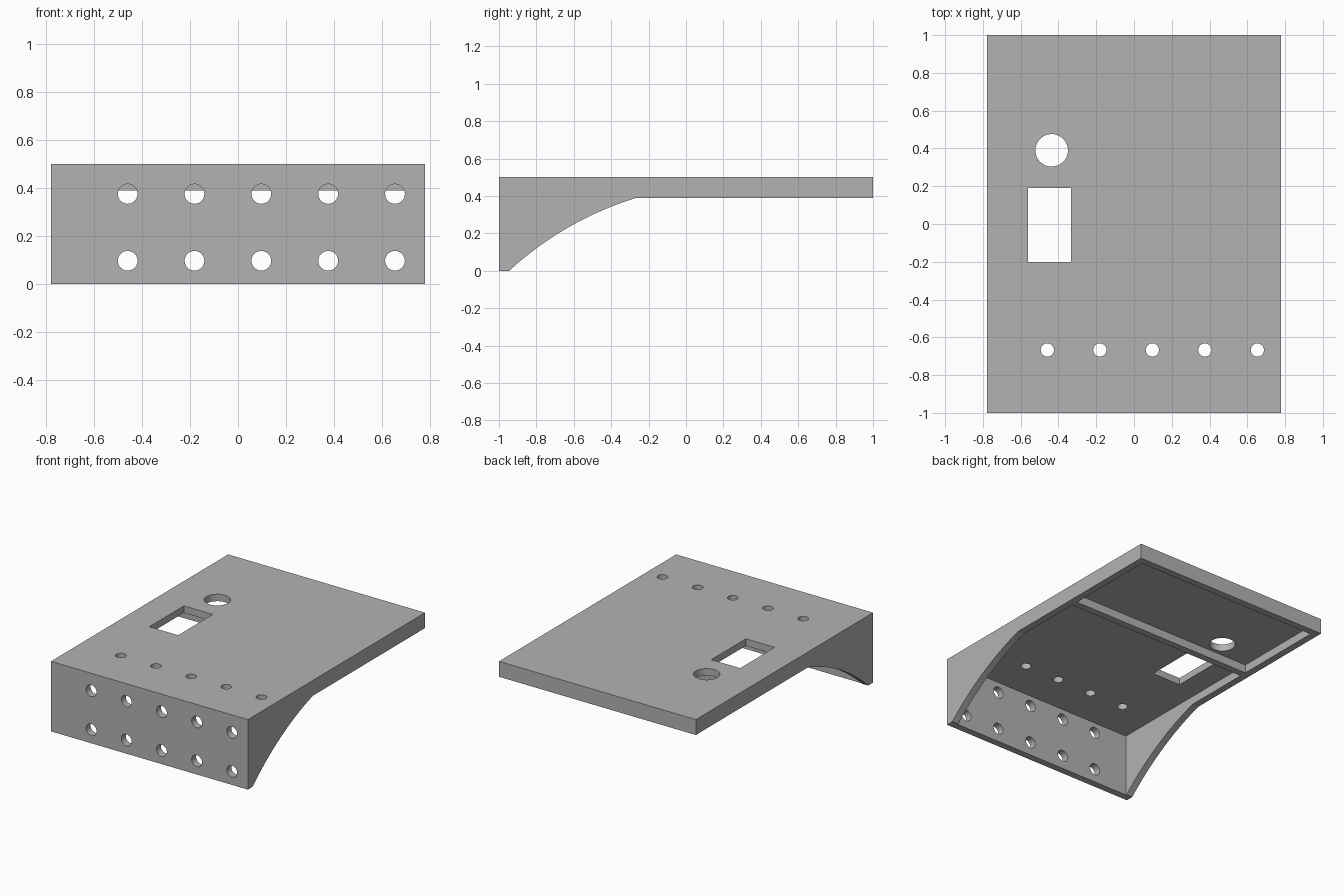
import bpy
import bmesh
import math
from mathutils import Matrix, Vector

cube = bpy.data.objects.get("Cube")
if cube:
    bpy.data.objects.remove(cube, do_unlink=True)

HALF_W, HEIGHT, WALL, RIM_Z = 0.778, 0.5, 0.05, 0.39
CEILING = HEIGHT - WALL

grey = bpy.data.materials.new("plain grey")
grey.use_nodes = True
grey.diffuse_color = (0.45, 0.45, 0.45, 1)
grey.node_tree.nodes["Principled BSDF"].inputs["Base Color"].default_value = (0.45, 0.45, 0.45, 1)


def finish(name, bm):
    bmesh.ops.recalc_face_normals(bm, faces=bm.faces[:])
    mesh = bpy.data.meshes.new(name)
    bm.to_mesh(mesh)
    bm.free()
    mesh.materials.append(grey)
    ob = bpy.data.objects.new(name, mesh)
    bpy.context.collection.objects.link(ob)
    return ob


def add_box(bm, low, high):
    low, high = Vector(low), Vector(high)
    matrix = Matrix.Translation((low + high) / 2) @ Matrix.Diagonal((*(high - low), 1))
    bmesh.ops.create_cube(bm, size=1, matrix=matrix)


def add_drill(bm, centre, radius, tilt=0, segments=32):
    matrix = Matrix.Translation(centre) @ Matrix.Rotation(tilt, 4, "X")
    bmesh.ops.create_cone(bm, cap_ends=True, segments=segments, radius1=radius,
                          radius2=radius, depth=0.16, matrix=matrix)


def arc(start, end, sagitta, steps):
    """Points of a circular arc bulging to the left of the chord."""
    start, end = Vector(start), Vector(end)
    chord = end - start
    half = chord.length / 2
    radius = (half ** 2 + sagitta ** 2) / (2 * sagitta)
    along = chord.normalized()
    normal = Vector((-along.y, along.x))
    centre = (start + end) / 2 + normal * (sagitta - radius)
    sweep = math.asin(half / radius)
    angles = [sweep * (2 * i / steps - 1) for i in range(steps + 1)]
    return [centre + radius * (along * math.sin(a) + normal * math.cos(a)) for a in angles]


# Body: side profile with a curved gusset, extruded across the width
profile = [(-1, HEIGHT), (-1, 0)]
profile += [tuple(p) for p in arc((-0.945, 0), (-0.265, RIM_Z), 0.044, 20)]
profile += [(1, RIM_Z), (1, HEIGHT)]
bm = bmesh.new()
face = bm.faces.new([bm.verts.new((-HALF_W, y, z)) for y, z in profile])
extruded = bmesh.ops.extrude_face_region(bm, geom=[face])["geom"]
bmesh.ops.translate(bm, vec=(2 * HALF_W, 0, 0),
                    verts=[v for v in extruded if isinstance(v, bmesh.types.BMVert)])
body = finish("bracket_panel", bm)

# Two hollows underneath, leaving the rim and a cross rib
bm = bmesh.new()
inner = HALF_W - WALL
for y0, y1 in ((-1 + WALL, 0.23), (0.28, 1 - WALL)):
    add_box(bm, (-inner, y0, -0.2), (inner, y1, CEILING))
hollows = finish("hollow_cutter", bm)

# Front and top hole rows, large round hole and rectangular window
bm = bmesh.new()
for i in range(5):
    x = -0.459 + i * 0.278
    for z in (0.097, 0.375):
        add_drill(bm, (x, -1, z), 0.041, math.pi / 2)
    add_drill(bm, (x, -0.667, HEIGHT), 0.035)
add_drill(bm, (-0.436, 0.39, HEIGHT), 0.086, segments=48)
add_box(bm, (-0.561, -0.2, 0.4), (-0.333, 0.19, 0.6))
holes = finish("hole_cutter", bm)

# Cut the body and discard the cutters
bpy.ops.object.select_all(action="DESELECT")
body.select_set(True)
bpy.context.view_layer.objects.active = body
for cutter in (hollows, holes):
    cutter.hide_render = True
    mod = body.modifiers.new("cut", "BOOLEAN")
    mod.operation = "DIFFERENCE"
    mod.solver = "EXACT"
    mod.object = cutter
    bpy.ops.object.modifier_apply(modifier=mod.name)
    bpy.data.objects.remove(cutter, do_unlink=True)
bpy.ops.object.shade_smooth_by_angle(angle=math.radians(14))
